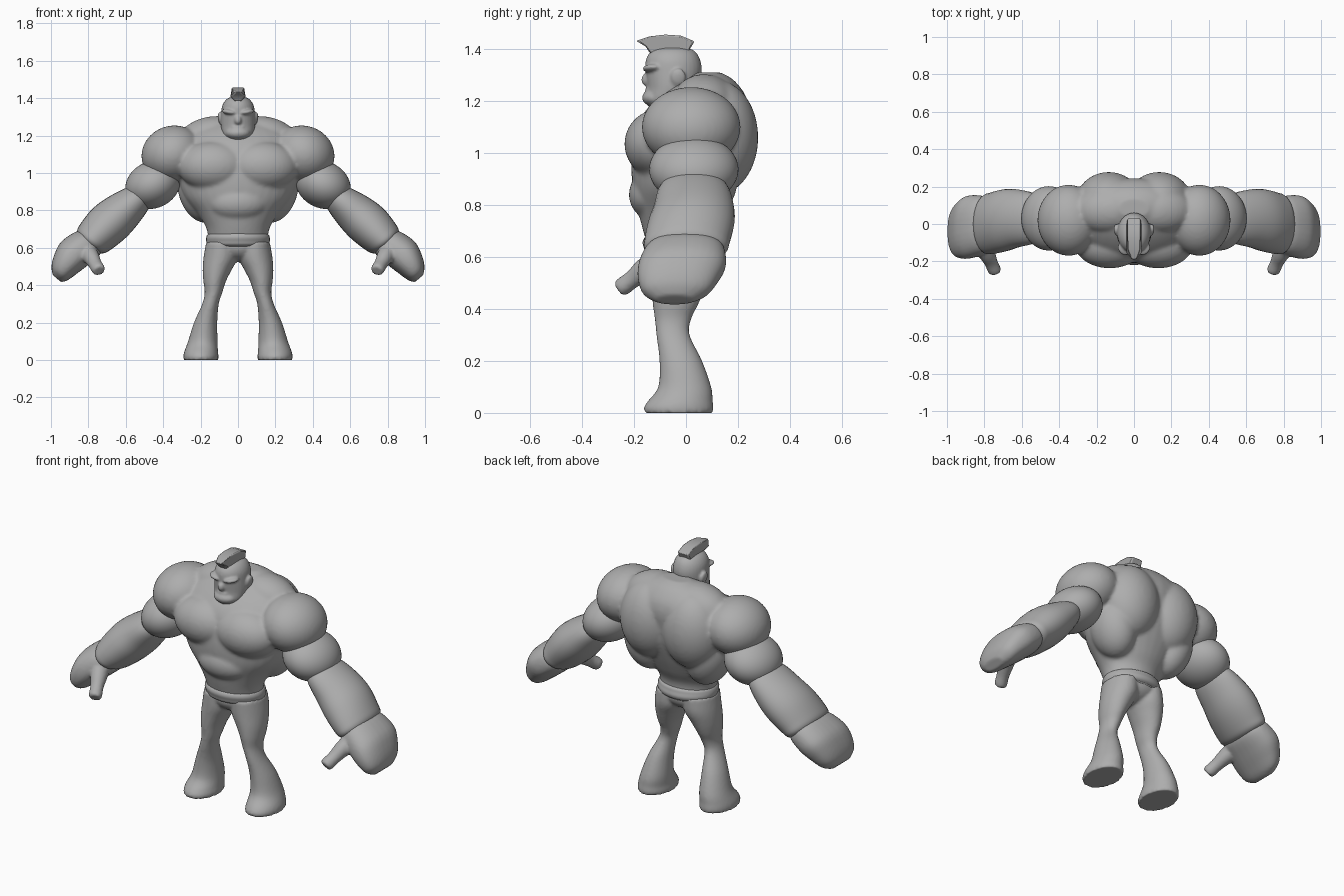
import bpy, bmesh, math
from mathutils import Vector, Matrix

if "Cube" in bpy.data.objects:
    bpy.data.objects.remove(bpy.data.objects["Cube"])

grey = bpy.data.materials.new("clay_grey")
grey.diffuse_color = (0.42, 0.42, 0.42, 1)
grey.use_nodes = True
grey.node_tree.nodes["Principled BSDF"].inputs["Base Color"].default_value = grey.diffuse_color
X, Y = Vector((1, 0, 0)), Vector((0, 1, 0))


def catmull(p, steps):
    """Smoothly interpolate a list of equal-length tuples."""
    out = []
    for i in range(len(p) - 1):
        a, b, c, d = p[max(i - 1, 0)], p[i], p[i + 1], p[min(i + 2, len(p) - 1)]
        for k in range(steps):
            t = k / steps
            out.append([0.5 * (2 * q + (r - o) * t + (2 * o - 5 * q + 4 * r - s) * t * t
                               + (3 * q - o - 3 * r + s) * t ** 3)
                        for o, q, r, s in zip(a, b, c, d)])
    return out + [list(p[-1])]


def loft(bm, rings, u=X, v=Y, sides=(1,), n=32, steps=5, power=1.0):
    """Skin elliptical rings (x, y, z, radius along u, radius along v)."""
    for s in sides:
        prev = first = None
        for x, y, z, a, b in catmull(rings, steps):
            ring = []
            for i in range(n):
                t = 2 * math.pi * i / n
                c, w = math.cos(t), math.sin(t)
                c = math.copysign(abs(c) ** power, c)
                w = math.copysign(abs(w) ** power, w)
                p = Vector((x, y, z)) + u * (a * c) + v * (b * w)
                ring.append(bm.verts.new((p.x * s, p.y, p.z)))
            if prev:
                for i in range(n):
                    j = (i + 1) % n
                    bm.faces.new((prev[i], prev[j], ring[j], ring[i]))
            else:
                first = ring
            prev = ring
        bm.faces.new(first)
        bm.faces.new(prev)


def blob(bm, c, r, sides=(1,), tilt=0):
    """Ellipsoid muscle, tilted about the y axis."""
    for s in sides:
        m = (Matrix.Translation((c[0] * s, c[1], c[2]))
             @ Matrix.Rotation(math.radians(tilt * s), 4, 'Y')
             @ Matrix.Diagonal((*r, 1)))
        bmesh.ops.create_uvsphere(bm, u_segments=40, v_segments=24, radius=1, matrix=m)


def finish(bm, name, voxel=0, smooth=0):
    bmesh.ops.recalc_face_normals(bm, faces=bm.faces)
    me = bpy.data.meshes.new(name)
    bm.to_mesh(me)
    bm.free()
    me.materials.append(grey)
    me.shade_smooth()
    me.set_sharp_from_angle(angle=math.radians(40))
    ob = bpy.data.objects.new(name, me)
    bpy.context.collection.objects.link(ob)
    if voxel:
        r = ob.modifiers.new("fuse", 'REMESH')
        r.mode, r.voxel_size, r.use_smooth_shade = 'VOXEL', voxel, True
        sm = ob.modifiers.new("soften", 'SMOOTH')
        sm.factor, sm.iterations = 0.5, smooth
    return ob


BOTH = (1, -1)

# Torso: tapered trunk with chest, back, lats, traps and shoulder muscles
bm = bmesh.new()
loft(bm, [(0, -.015, .60, .155, .12), (0, -.03, .70, .168, .135), (0, -.02, .78, .215, .165),
          (0, -.01, .87, .285, .195), (0, .005, .97, .32, .215), (0, .02, 1.07, .33, .215),
          (0, .04, 1.15, .32, .205), (0, .065, 1.22, .27, .165), (0, .085, 1.28, .17, .10),
          (0, .085, 1.31, .08, .05)])
blob(bm, (.13, -.10, 1.035), (.19, .137, .135), BOTH)
blob(bm, (.135, .12, 1.06), (.175, .158, .22), BOTH)
blob(bm, (.20, .06, .91), (.12, .14, .18), BOTH, 15)
blob(bm, (.15, .07, 1.20), (.17, .12, .10), BOTH, 12)
blob(bm, (.0, -.12, .84), (.16, .10, .10))
blob(bm, (.35, .02, 1.10), (.168, .19, .152), BOTH, 20)
blob(bm, (0, -.03, 1.2), (.085, .09, .10))
finish(bm, "torso", .011, 5)

# Belt roll around the waist
bm = bmesh.new()
loft(bm, [(0, -.02, .605, .145, .115), (0, -.02, .617, .165, .135), (0, -.02, .635, .17, .142),
          (0, -.025, .655, .17, .142), (0, -.025, .672, .162, .136), (0, -.025, .682, .14, .12)])
finish(bm, "belt")

# Head with brow, nose, jaw and ears
bm = bmesh.new()
loft(bm, [(0, -.085, 1.165, .04, .045), (0, -.08, 1.20, .076, .075), (0, -.055, 1.25, .091, .095),
          (0, -.048, 1.31, .091, .108), (0, -.05, 1.36, .084, .104), (0, -.05, 1.395, .06, .08),
          (0, -.05, 1.412, .02, .03)])
blob(bm, (.042, -.125, 1.325), (.045, .042, .016), BOTH, -10)
blob(bm, (0, -.148, 1.282), (.02, .024, .026))
blob(bm, (0, -.115, 1.213), (.066, .054, .036))
blob(bm, (0, -.135, 1.245), (.04, .022, .01))
blob(bm, (.093, -.03, 1.29), (.014, .03, .036), BOTH, 10)
finish(bm, "head", .006, 3)

# Mohawk crest: side profile extruded across x
bm = bmesh.new()
profile = [(-.14, 1.385), (-.155, 1.41), (-.192, 1.432), (-.14, 1.449), (-.08, 1.456),
           (-.02, 1.452), (.033, 1.43), (.015, 1.40), (.01, 1.37)]
sides = []
for s in BOTH:
    sides.append([bm.verts.new((s * (.012 if y < -.18 else .02 if z < 1.40 else .034), y, z))
                  for y, z in profile])
    bm.faces.new(sides[-1])
for i in range(len(profile)):
    j = (i + 1) % len(profile)
    bm.faces.new((sides[0][i], sides[0][j], sides[1][j], sides[1][i]))
ob = finish(bm, "mohawk")
bev = ob.modifiers.new("round", 'BEVEL')
bev.width, bev.segments = .006, 2

# Upper arms
bm = bmesh.new()
blob(bm, (.455, .03, .937), (.152, .172, .125), BOTH, 25)
finish(bm, "upper_arms")

# Forearms swelling toward the wrist
across = Vector((.76, 0, .65))
bm = bmesh.new()
loft(bm, [(.49, .03, .91, .09, .05), (.545, .03, .86, .135, .085), (.625, .03, .79, .155, .11),
          (.69, .02, .73, .166, .118), (.755, .005, .665, .165, .108), (.79, 0, .63, .155, .092),
          (.81, 0, .61, .10, .05)], Y, across, BOTH)
finish(bm, "forearms")

# Mitten hands with a separate thumb
bm = bmesh.new()
loft(bm, [(.775, 0, .65, .13, .07), (.81, -.005, .62, .155, .092), (.875, -.015, .568, .168, .095),
          (.92, -.03, .515, .155, .08), (.953, -.04, .465, .125, .058), (.968, -.045, .435, .07, .03)],
     Y, across, BOTH, power=.85)
d = Vector((-.05, -.13, -.10)).normalized()
u = Vector((.9, 0, -.45)).normalized()
u = (u - d * u.dot(d)).normalized()
loft(bm, [(.815, -.09, .595, .05, .055), (.785, -.16, .55, .044, .045), (.765, -.205, .515, .036, .035),
          (.747, -.245, .485, .036, .035), (.741, -.257, .476, .03, .028)], u, d.cross(u), BOTH)
finish(bm, "hands", .009, 3)

# Legs: hips, thin knees, flared shins and flat feet
bm = bmesh.new()
blob(bm, (0, -.02, .61), (.16, .12, .085))
loft(bm, [(.085, -.02, .63, .085, .12), (.092, -.02, .55, .092, .118), (.112, -.03, .48, .077, .103),
          (.125, -.04, .42, .06, .088), (.131, -.05, .36, .047, .07), (.147, -.05, .30, .044, .064),
          (.173, -.02, .20, .062, .082), (.188, -.005, .10, .079, .102), (.197, -.022, .045, .09, .125),
          (.198, -.028, .02, .094, .134), (.198, -.028, 0, .093, .132)], X, Y, BOTH)
finish(bm, "legs", .009, 2)
